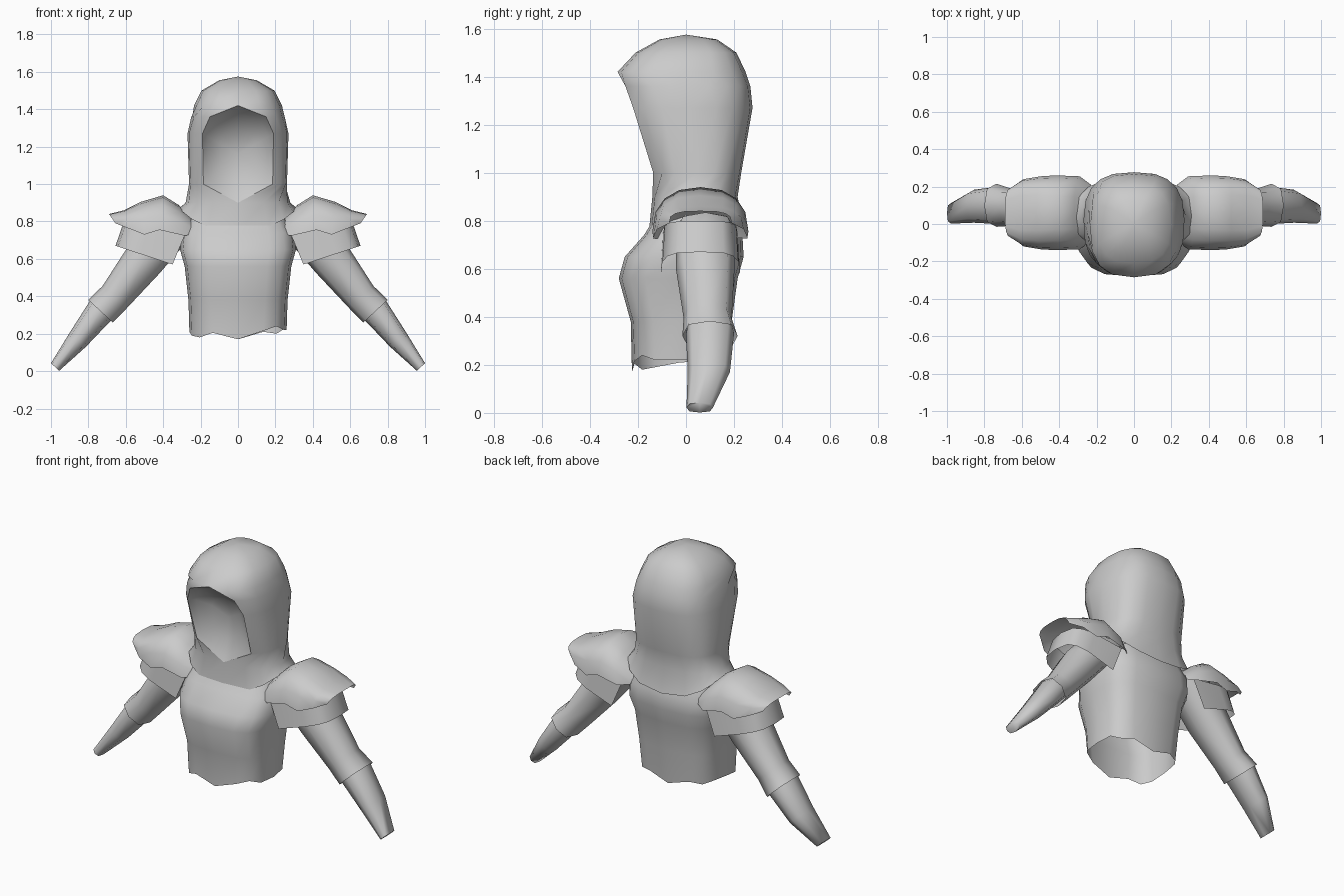
import bpy, bmesh, math
from mathutils import Vector

cube = bpy.data.objects.get("Cube")
if cube:
    bpy.data.objects.remove(cube, do_unlink=True)

grey = bpy.data.materials.new("plain_grey")
grey.use_nodes = True
GREY = (0.6, 0.6, 0.6, 1)
grey.diffuse_color = GREY
grey.node_tree.nodes["Principled BSDF"].inputs["Base Color"].default_value = GREY


def power(v, e):
    return math.copysign(abs(v) ** e, v)


def loft(name, rows, closed=False, cap=False, mirror=False, angle=60):
    """Skin equal-length rows of points into one surface."""
    bm = bmesh.new()
    vs = [[bm.verts.new(p) for p in row] for row in rows]
    n = len(rows[0])
    for a, b in zip(vs, vs[1:]):
        for i in range(n if closed else n - 1):
            j = (i + 1) % n
            bm.faces.new((a[i], a[j], b[j], b[i]))
    if cap:
        bm.faces.new(vs[0][::-1])
    bmesh.ops.remove_doubles(bm, verts=bm.verts, dist=0.0005)
    me = bpy.data.meshes.new(name)
    bm.to_mesh(me)
    bm.free()
    me.materials.append(grey)
    ob = bpy.data.objects.new(name, me)
    bpy.context.collection.objects.link(ob)
    if mirror:
        ob.modifiers.new("mirror", "MIRROR")
    bpy.ops.object.select_all(action="DESELECT")
    ob.select_set(True)
    bpy.context.view_layer.objects.active = ob
    bpy.ops.object.shade_smooth_by_angle(angle=math.radians(angle))
    return ob


def ring(z, hw, yf, yb, gap=0.0, e=0.74, n=16, lift=0.0):
    """Rounded-square ring from front round the back, with an optional front gap."""
    t0 = math.asin((gap / hw) ** (1 / e)) if gap else 0
    yc, ry = (yf + yb) / 2, (yb - yf) / 2
    pts = []
    for i in range(n + 1):
        t = t0 + (2 * math.pi - 2 * t0) * i / n
        s, c = math.sin(t), math.cos(t)
        pts.append(Vector((hw * power(s, e), yc - ry * power(c, e), z + lift * s * s)))
    return pts


# Hood: collar flare, neck, face opening, crown
hood_rows = [
    ring(0.75, 0.315, -0.155, 0.245, lift=0.12),
    ring(0.90, 0.28, -0.14, 0.215),
    ring(1.00, 0.262, -0.17, 0.23, 0.185),
    ring(1.27, 0.27, -0.265, 0.277, 0.19),
    ring(1.36, 0.25, -0.28, 0.268, 0.15),
    ring(1.42, 0.235, -0.285, 0.248),
    ring(1.50, 0.195, -0.21, 0.21),
    ring(1.555, 0.10, -0.11, 0.13),
    ring(1.575, 0.0001, 0.0, 0.0001),
]
loft("hood", hood_rows, angle=75)

# Face hollow: shallow bowl set back from the rim of the hood opening
rim = [r[0] for r in hood_rows[1:6]] + [r[-1] for r in hood_rows[4:1:-1]]
middle = Vector((0, -0.09, 1.16))


def hollow_ring(scale, back):
    return [Vector((p.x * scale, p.y + (middle.y - p.y) * back,
                    middle.z + (p.z - middle.z) * scale)) for p in rim]


loft("face_hollow", [hollow_ring(*r) for r in ((1, 0), (0.85, 0.35), (0.5, 0.8), (0, 1))],
     closed=True)

# Torso: open shell with a ragged hem
hem = ring(0.2, 0.26, -0.225, 0.175, e=0.68)
ragged = [0.17, 0.215, 0.24, 0.22, 0.22, 0.225, 0.20, 0.21,
          0.17, 0.21, 0.20, 0.215, 0.21, 0.19, 0.18, 0.205, 0.17]
for p, z in zip(hem, ragged):
    p.z = z
loft("torso", [hem] + [ring(*r, e=0.62) for r in (
    (0.38, 0.265, -0.23, 0.19),
    (0.56, 0.285, -0.28, 0.215),
    (0.65, 0.31, -0.255, 0.24),
    (0.74, 0.30, -0.175, 0.235),
    (0.83, 0.25, -0.12, 0.20))])


# Arms: boxy rings across the slanted arm axis, tip first
def arm_ring(x, y, z, half, depth, n=8, e=0.75):
    u = Vector((0.73, 0, 0.68))
    angles = [2 * math.pi * i / n for i in range(n)]
    return [Vector((x, y, z)) + u * half * power(math.cos(a), e)
            + Vector((0, depth * power(math.sin(a), e), 0)) for a in angles]


loft("upper_arm", [arm_ring(*r) for r in (
    (0.735, 0.10, 0.32, 0.09, 0.115),
    (0.66, 0.09, 0.395, 0.088, 0.10),
    (0.50, 0.08, 0.60, 0.112, 0.122),
    (0.36, 0.08, 0.76, 0.11, 0.12),
    (0.27, 0.08, 0.79, 0.06, 0.11))], closed=True, mirror=True, angle=80)
loft("forearm", [arm_ring(*r) for r in (
    (0.978, 0.057, 0.022, 0.03, 0.055),
    (0.855, 0.095, 0.17, 0.058, 0.088),
    (0.73, 0.10, 0.33, 0.078, 0.10),
    (0.68, 0.10, 0.38, 0.075, 0.09))], closed=True, cap=True, mirror=True, angle=80)


# Shoulder plates: arches from the front rim over the top to the back rim
def arch(top, rim, h, e=0.85, yc=0.06, n=8):
    pts = []
    for i in range(n + 1):
        t = math.pi * i / n
        s = power(max(math.sin(t), 0), e)
        pts.append(Vector((rim[0] + (top[0] - rim[0]) * s,
                           yc - h * power(math.cos(t), e),
                           rim[1] + (top[1] - rim[1]) * s)))
    return pts


loft("shoulder_plate", [
    arch((0.69, 0.84), (0.655, 0.79), 0.13, e=0.65),
    arch((0.61, 0.86), (0.59, 0.765), 0.18, e=0.7),
    arch((0.52, 0.905), (0.50, 0.73), 0.195, e=0.75),
    arch((0.40, 0.94), (0.42, 0.755), 0.20),
    arch((0.32, 0.89), (0.29, 0.725), 0.195),
    arch((0.22, 0.79), (0.23, 0.73), 0.15),
], mirror=True)
loft("lower_shoulder_plate", [
    arch((0.655, 0.67), (0.35, 0.57), 0.165, e=0.55),
    arch((0.61, 0.80), (0.275, 0.75), 0.155, e=0.55),
], mirror=True)
